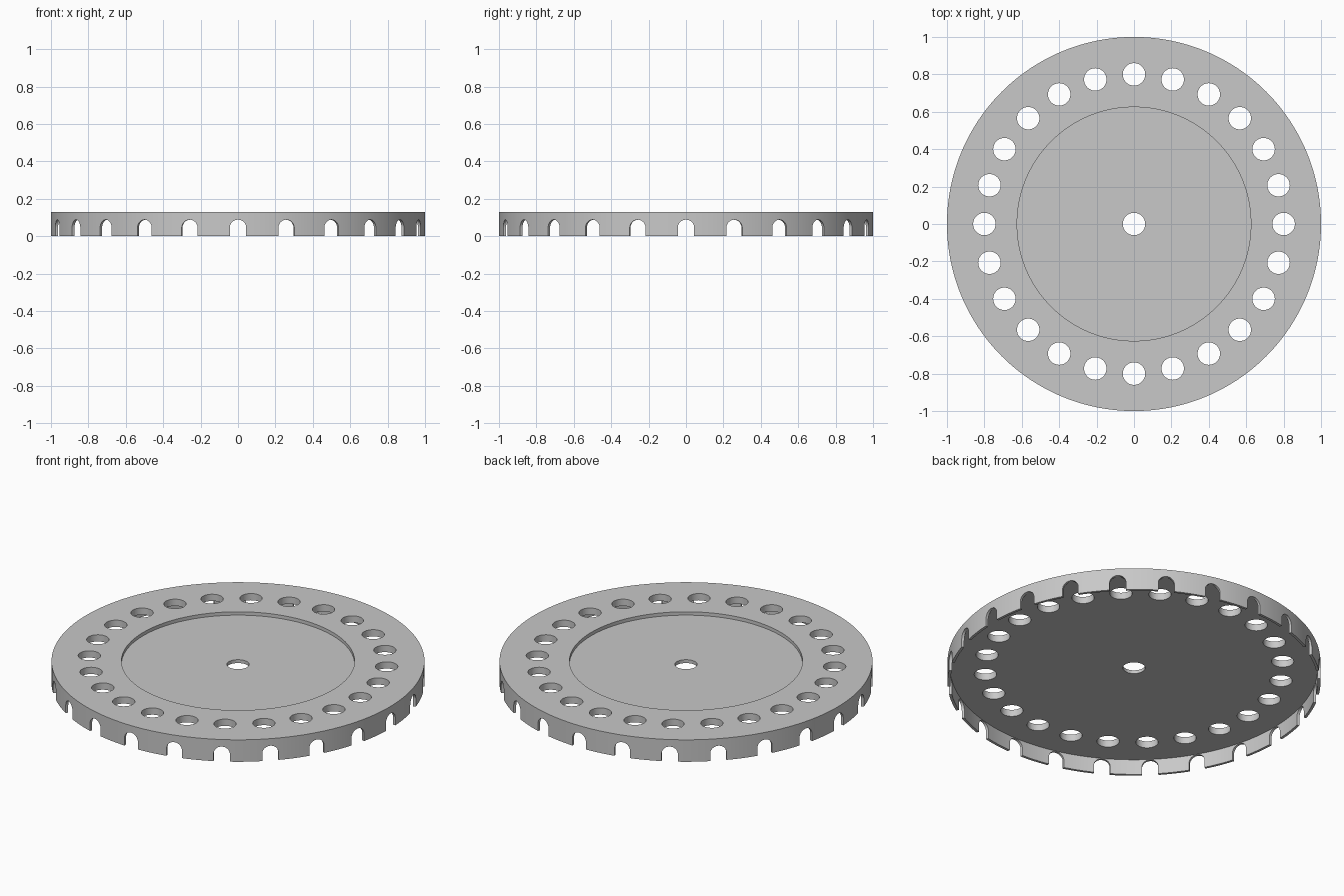
import bpy, bmesh
from math import pi, cos, sin, radians
from mathutils import Matrix, Vector

if "Cube" in bpy.data.objects:
    bpy.data.objects.remove(bpy.data.objects["Cube"], do_unlink=True)

COUNT = 24            # holes and notches around the disc
HEIGHT = 0.13
PLATE_BOTTOM = 0.09
RECESS_FLOOR = 0.11
WALL = 0.015

grey = bpy.data.materials.new("plain_grey")
grey.use_nodes = True
colour = (0.58, 0.58, 0.58, 1)
grey.diffuse_color = colour
grey.node_tree.nodes["Principled BSDF"].inputs["Base Color"].default_value = colour


def finish(bm, name):
    bmesh.ops.recalc_face_normals(bm, faces=bm.faces)
    mesh = bpy.data.meshes.new(name)
    bm.to_mesh(mesh)
    bm.free()
    obj = bpy.data.objects.new(name, mesh)
    bpy.context.collection.objects.link(obj)
    mesh.materials.append(grey)
    return obj


def prism(bm, outline, direction):
    """Extrude a closed outline along a direction."""
    base = bm.faces.new([bm.verts.new(p) for p in outline])
    new = bmesh.ops.extrude_face_region(bm, geom=[base], use_keep_orig=True)["geom"]
    bmesh.ops.translate(bm, vec=direction,
                        verts=[v for v in new if isinstance(v, bmesh.types.BMVert)])


def arc(radius, start, end, steps):
    return [(radius * cos(start + (end - start) * i / steps),
             radius * sin(start + (end - start) * i / steps)) for i in range(steps + 1)]


# Disc with shallow top recess and hollow underside, turned from a profile
bm = bmesh.new()
profile = [(0, RECESS_FLOOR), (0.625, RECESS_FLOOR), (0.625, HEIGHT), (1, HEIGHT),
           (1, 0), (1 - WALL, 0), (1 - WALL, PLATE_BOTTOM), (0, PLATE_BOTTOM)]
verts = [bm.verts.new((r, 0, z)) for r, z in profile]
edges = [bm.edges.new(pair) for pair in zip(verts, verts[1:])]
bmesh.ops.spin(bm, geom=verts + edges, cent=(0, 0, 0), axis=(0, 0, 1),
               angle=2 * pi, steps=192, use_merge=True)
bmesh.ops.remove_doubles(bm, verts=bm.verts, dist=1e-5)
disc = finish(bm, "perforated_disc")

# Cutters: centre hole, ring of round holes, ring of arched rim notches
bm = bmesh.new()
circle = arc(0.06, 0, 2 * pi, 48)[:-1]
arch = [(-0.044, -0.05), (0.044, -0.05)] + [(x, z + 0.044) for x, z in arc(0.044, 0, pi, 24)]
up = Vector((0, 0, 0.15))
prism(bm, [(x, y, 0.05) for x, y in circle], up)
for i in range(COUNT):
    turn = Matrix.Rotation(radians(360 / COUNT * i), 3, "Z")
    prism(bm, [turn @ Vector((x + 0.8, y, 0.05)) for x, y in circle], up)
    prism(bm, [turn @ Vector((0.93, x, z)) for x, z in arch], turn @ Vector((0.15, 0, 0)))
cutter = finish(bm, "hole_cutter")
cutter.hide_render = True

# Cut the openings, then remove the helper
bpy.context.view_layer.objects.active = disc
disc.select_set(True)
cut = disc.modifiers.new("openings", "BOOLEAN")
cut.operation = "DIFFERENCE"
cut.solver = "EXACT"
cut.object = cutter
bpy.ops.object.modifier_apply(modifier=cut.name)
bpy.data.objects.remove(cutter, do_unlink=True)
bpy.ops.object.shade_smooth_by_angle(angle=radians(30))
